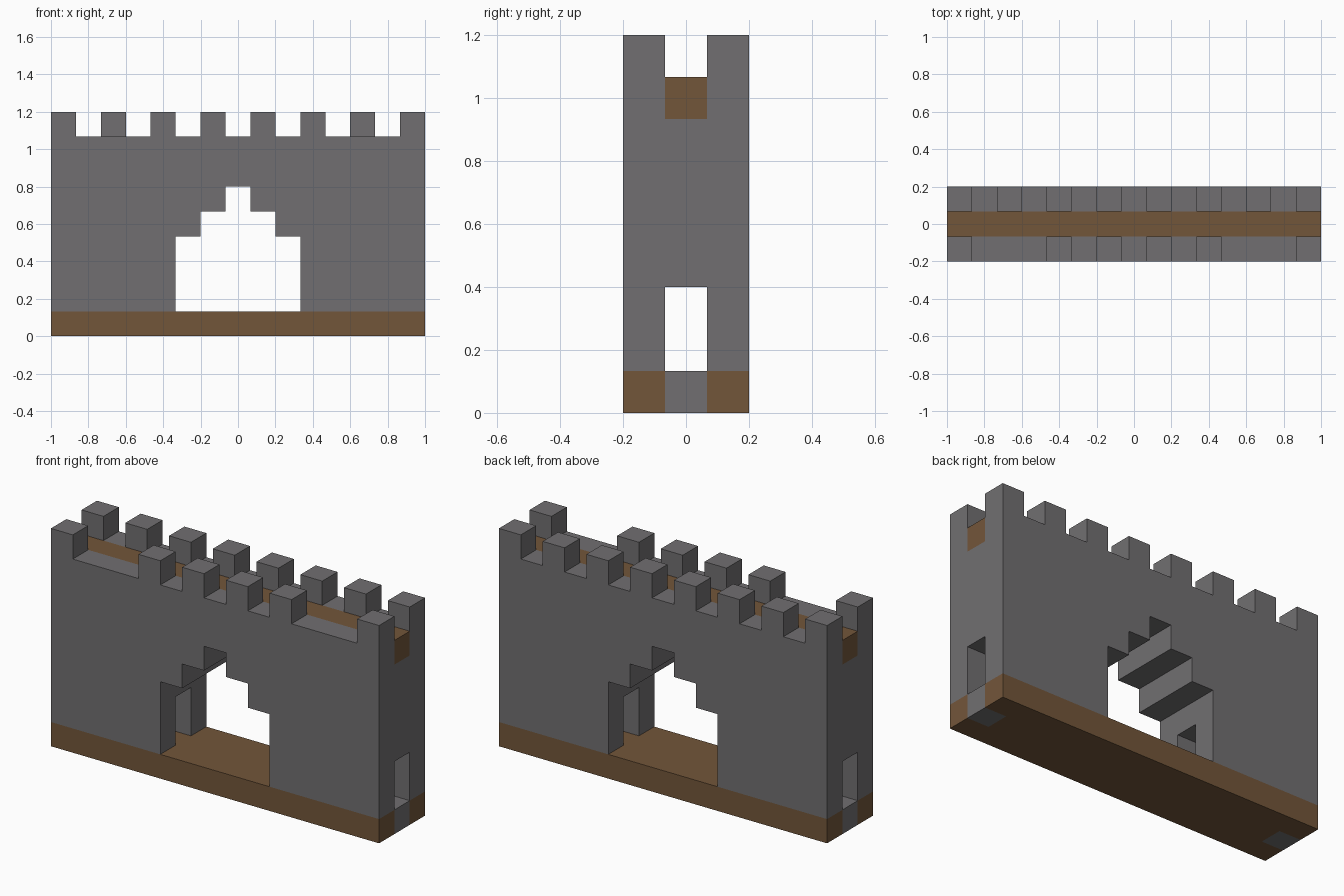
import bpy
import bmesh
from mathutils import Vector

U = 2 / 15          # one building block; the gate is 15 x 3 x 9 blocks

old = bpy.data.objects.get("Cube")
if old:
    bpy.data.objects.remove(old, do_unlink=True)


def material(name, rgb):
    m = bpy.data.materials.new(name)
    m.use_nodes = True
    m.diffuse_color = (*rgb, 1)
    m.node_tree.nodes["Principled BSDF"].inputs["Base Color"].default_value = (*rgb, 1)
    return m


STONE = material("grey stone", (0.165, 0.159, 0.165))
EARTH = material("brown earth", (0.171, 0.093, 0.042))


def prism(name, points, direction, mat):
    """Extrude a flat outline, given in blocks, along a direction."""
    bm = bmesh.new()
    face = bm.faces.new([bm.verts.new(Vector(p) * U) for p in points])
    moved = bmesh.ops.extrude_face_region(bm, geom=[face])["geom"]
    verts = [v for v in moved if isinstance(v, bmesh.types.BMVert)]
    bmesh.ops.translate(bm, verts=verts, vec=Vector(direction) * U)
    bmesh.ops.recalc_face_normals(bm, faces=bm.faces)
    mesh = bpy.data.meshes.new(name)
    bm.to_mesh(mesh)
    bm.free()
    mesh.materials.append(mat)
    obj = bpy.data.objects.new(name, mesh)
    bpy.context.collection.objects.link(obj)
    return obj


def block(name, x, y, z, mat):
    """Box between (low, high) limits given in blocks."""
    base = [(x[a], y[b], z[0]) for a, b in ((0, 0), (1, 0), (1, 1), (0, 1))]
    return prism(name, base, (0, 0, z[1] - z[0]), mat)


def cut(target, x, y, z):
    cutter = block("cutter", x, y, z, STONE)
    cutter.hide_render = True
    mod = target.modifiers.new("cut", "BOOLEAN")
    mod.operation = "DIFFERENCE"
    mod.solver = "EXACT"
    mod.object = cutter
    bpy.context.view_layer.objects.active = target
    bpy.ops.object.modifier_apply(modifier=mod.name)
    bpy.data.objects.remove(cutter, do_unlink=True)


# Wall with the stepped gateway
half = [(7.5, 9), (7.5, 1), (2.5, 1), (2.5, 4), (1.5, 4), (1.5, 5), (0.5, 5), (0.5, 6)]
outline = half + [(-x, z) for x, z in reversed(half)]
wall = prism("wall", [(x, -1.5, z) for x, z in outline], (0, 3, 0), STONE)

# Trench for the walkway and passage through the wall's length
cut(wall, (-8, 8), (-0.5, 0.5), (7, 10))
cut(wall, (-8, 8), (-0.5, 0.5), (0.5, 3))

# Battlement gaps: even along the back, two wide ones along the front
for i in range(7):
    x = 2 * i - 6.5
    cut(wall, (x, x + 1), (0, 2), (8, 10))
for start, width in ((-6.5, 3), (-2.5, 1), (-0.5, 1), (1.5, 1), (3.5, 3)):
    cut(wall, (start, start + width), (-2, 0), (8, 10))

# Walkway between the parapets
block("walkway", (-7.5, 7.5), (-0.5, 0.5), (7, 8), EARTH)

# Foundation, notched at both ends for the stone sills
end = [(7.5, -1.5), (7.5, -0.5), (6.5, -0.5), (6.5, 0.5), (7.5, 0.5), (7.5, 1.5)]
plan = end + [(-x, -y) for x, y in end]
prism("foundation", [(x, y, 0) for x, y in plan], (0, 0, 1), EARTH)
for side, x in (("left", (6.5, 7.5)), ("right", (-7.5, -6.5))):
    block(side + "_sill", x, (-0.5, 0.5), (0, 1), STONE)
